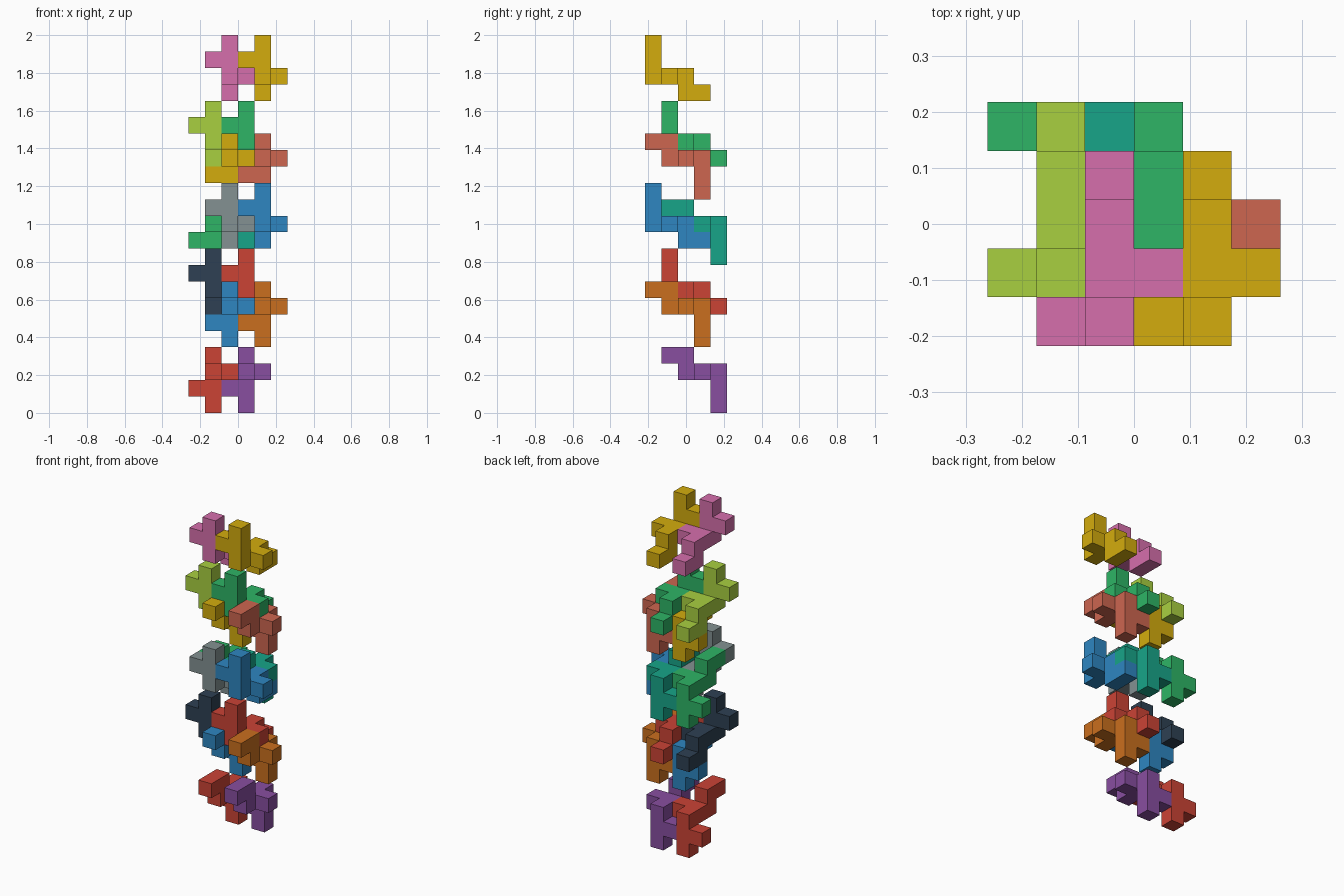
import bpy, bmesh
from mathutils import Vector

if "Cube" in bpy.data.objects:
    bpy.data.objects.remove(bpy.data.objects["Cube"])

U = 2 / 23  # edge of one cube cell

# One nine-cube piece: upright T, middle bar with side knob, lower hook
UPRIGHT = [(0, 0, 3), (0, 0, 2), (-1, 0, 2), (0, 0, 1), (0, 1, 1),
           (1, 1, 1), (0, 2, 1), (0, 2, 0), (0, 3, 0)]
# Same piece turned half way round the x axis
FLIPPED = [(x, 3 - y, 3 - z) for x, y, z in UPRIGHT]

COLOURS = dict(gold="D4AC0D", pink="D66FAC", lime="A9D040", green="2EB566",
               salmon="CD6650", blue="2E86C1", grey="839192", teal="17A589",
               navy="2E4053", red="CB4335", orange="CA6F1E", purple="884EA0")


def material(name):
    mat = bpy.data.materials.get(name)
    if not mat:
        mat = bpy.data.materials.new(name)
        srgb = [int(COLOURS[name][i:i + 2], 16) / 255 for i in (0, 2, 4)]
        mat.diffuse_color = (*[((c + 0.055) / 1.055) ** 2.4 for c in srgb], 1)
        mat.use_nodes = True
        mat.node_tree.nodes["Principled BSDF"].inputs["Base Color"].default_value = mat.diffuse_color
    return mat


def piece(name, cells, origin, colour):
    """Join cube cells into one shell, leaving out the inner faces."""
    bm = bmesh.new()
    filled = set(cells)
    for cell in cells:
        for axis in range(3):
            for side in (0, 1):
                near = list(cell)
                near[axis] += 2 * side - 1
                if tuple(near) in filled:
                    continue
                ring = []
                for a, b in ((0, 0), (1, 0), (1, 1), (0, 1)):
                    p = Vector(cell) + Vector(origin)
                    p[axis] += side
                    p[(axis + 1) % 3] += a
                    p[(axis + 2) % 3] += b
                    ring.append(bm.verts.new((p - Vector((3, 2.5, 0))) * U))
                bm.faces.new(ring if side else ring[::-1])
    bmesh.ops.remove_doubles(bm, verts=bm.verts, dist=U * 0.01)
    bmesh.ops.dissolve_limit(bm, angle_limit=0.01, verts=bm.verts, edges=bm.edges)
    mesh = bpy.data.meshes.new(name)
    bm.to_mesh(mesh)
    bm.free()
    mesh.materials.append(material(colour))
    bpy.context.collection.objects.link(bpy.data.objects.new(name, mesh))


# Layers from top to bottom: cells, right-hand origin, left and right colours
LAYERS = [
    (UPRIGHT, (4, 0, 19), "pink", "gold"),
    (UPRIGHT, (3, 1, 15), "lime", "green"),
    (FLIPPED, (4, 0, 13), "gold", "salmon"),
    (UPRIGHT, (4, 0, 10), "grey", "blue"),
    (FLIPPED, (3, 1, 9), "green", "teal"),
    (UPRIGHT, (3, 1, 6), "navy", "red"),
    (FLIPPED, (4, 0, 4), "blue", "orange"),
    (FLIPPED, (3, 1, 0), "red", "purple"),
]
for i, (cells, (x, y, z), left, right) in enumerate(LAYERS, 1):
    piece(f"layer_{i}_left_piece", cells, (x - 2, y, z), left)
    piece(f"layer_{i}_right_piece", cells, (x, y, z), right)
